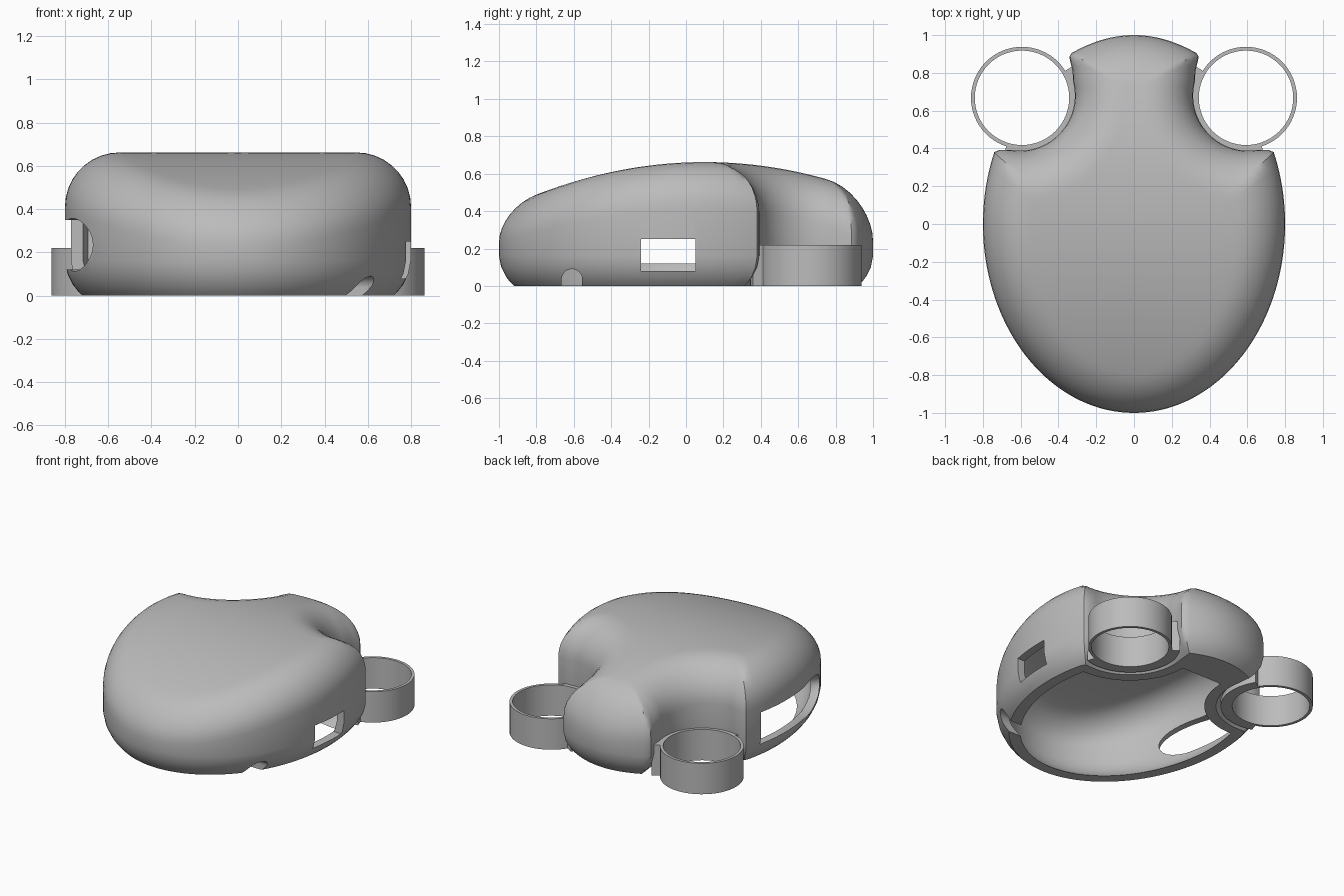
import bpy, bmesh, math
from mathutils import Vector
from mathutils.geometry import intersect_point_line

cube = bpy.data.objects.get("Cube")
if cube:
    bpy.data.objects.remove(cube, do_unlink=True)

grey = bpy.data.materials.new("plain grey")
grey.use_nodes = True
grey.diffuse_color = (0.5, 0.5, 0.5, 1)
grey.node_tree.nodes["Principled BSDF"].inputs["Base Color"].default_value = (0.5, 0.5, 0.5, 1)

RING = Vector((0.593, 0.668))
NECK = Vector((0.605, 0.68))
WALL = 0.055


def crown(y):
    """Height of the top surface along the length."""
    return 0.662 - 0.215 * (y - 0.1) ** 2


def make(name, bm):
    bmesh.ops.recalc_face_normals(bm, faces=bm.faces)
    mesh = bpy.data.meshes.new(name)
    bm.to_mesh(mesh)
    bm.free()
    mesh.materials.append(grey)
    obj = bpy.data.objects.new(name, mesh)
    bpy.context.collection.objects.link(obj)
    return obj


def box(name, lo, hi):
    bm = bmesh.new()
    bmesh.ops.create_cube(bm, size=1)
    for v in bm.verts:
        v.co = [a + (b - a) * (c + 0.5) for a, b, c in zip(lo, hi, v.co)]
    return make(name, bm)


def band(name, center, r0, r1, start, sweep, height):
    """Flat-topped ring, or part of one when the sweep is short."""
    bm = bmesh.new()
    loops = []
    for i in range(65):
        a = math.radians(start + sweep * i / 64)
        loops.append([bm.verts.new((center[0] + r * math.cos(a), center[1] + r * math.sin(a), z))
                      for r, z in ((r1, 0), (r1, height), (r0, height), (r0, 0))])
    for a, b in zip(loops, loops[1:]):
        for j in range(4):
            k = (j + 1) % 4
            bm.faces.new((a[j], b[j], b[k], a[k]))
    if abs(sweep) < 360:
        bm.faces.new(loops[0])
        bm.faces.new(loops[-1])
    bmesh.ops.remove_doubles(bm, verts=bm.verts, dist=0.0001)
    return make(name, bm)


def select(obj):
    bpy.ops.object.select_all(action='DESELECT')
    obj.select_set(True)
    bpy.context.view_layer.objects.active = obj


def cut(obj, cutter):
    mod = obj.modifiers.new("cut", 'BOOLEAN')
    mod.operation = 'DIFFERENCE'
    mod.solver = 'EXACT'
    mod.object = cutter
    select(obj)
    bpy.ops.object.modifier_apply(modifier=mod.name)
    bpy.data.objects.remove(cutter, do_unlink=True)


def edge_distance(p, line):
    best = 9.0
    for a, b in zip(line, line[1:]):
        q, f = intersect_point_line(p, a, b)
        q = a if f <= 0 else b if f >= 1 else Vector(q[:2])
        best = min(best, (p - q).length)
    return best


def inset(p, aim, d, line):
    """Point on the way from p to aim that lies d inside the line."""
    if d <= 0:
        return p.copy()
    lo, hi = 0.0, 1.0
    for _ in range(11):
        mid = (lo + hi) / 2
        if edge_distance(p.lerp(aim, mid), line) < d:
            lo = mid
        else:
            hi = mid
    return p.lerp(aim, hi)


def dome(name, outline, radius, drop, foot):
    """Closed rounded solid over a half outline, mirrored in x."""
    bm = bmesh.new()
    line = [p for p, aim, axis in outline]
    steps = [radius * (1 - math.cos(math.pi / 2 * i / 9)) for i in range(10)]
    columns = []
    for p, aim, axis in outline:
        s = Vector((0, axis))
        col = [(0, axis, foot[0][0])]
        for z, d in foot:
            q = inset(p, aim, d, line)
            col.append((q.x, q.y, z))
        path = [inset(p, aim, d, line) for d in steps]
        path += [path[-1].lerp(s, i / 7) for i in range(1, 8)]
        for q in path:
            r = radius - 0.08 * max(0, -q.y) ** 2
            d = min(edge_distance(q, line), r)
            fall = r - math.sqrt(max(0, r ** 2 - (r - d) ** 2))
            col.append((q.x, q.y, crown(q.y) - drop - fall))
        columns.append(col)
    for side in (1, -1):
        grid = [[bm.verts.new((side * x, y, z)) for x, y, z in c] for c in columns]
        for a, b in zip(grid, grid[1:]):
            for i in range(len(a) - 1):
                bm.faces.new((a[i], b[i], b[i + 1], a[i + 1]))
    bmesh.ops.remove_doubles(bm, verts=bm.verts, dist=0.0005)
    bmesh.ops.dissolve_degenerate(bm, edges=bm.edges, dist=0.0001)
    return make(name, bm)


# Half outline: oval body, wing tip, concave neck, bowed rear end
outline = []


def add(x, y, aim, axis):
    outline.append((Vector((x, y)), Vector(aim), axis))


end = math.asin(0.38)
for i in range(45):
    f = i / 44
    a = -math.pi / 2 + (end + math.pi / 2) * f
    add(0.8 * math.cos(a) * (i > 0), math.sin(a), (0.42 * f, -0.6 + 0.68 * f), 0.6 * f - 0.6)
add(0.717, 0.391, (0.41, 0.082), 0.005)
for i in range(25):
    f = 0.03 + 0.97 * i / 24
    a = math.radians(-80 - 115 * i / 24)
    add(NECK.x + 0.292 * math.cos(a), NECK.y + 0.292 * math.sin(a),
        (0.42 * (1 - f) ** 2, 0.08 + 0.58 * f ** 1.3), 0.66 * f)
for x, y, s in ((0.325, 0.81, 0.675), (0.335, 0.85, 0.685), (0.343, 0.885, 0.695)):
    add(x, y, (0, s), s)
for i in range(13):
    x = 0.33 * (1 - i / 12)
    s = 0.7 + 0.02 * i / 12
    add(x, 1 - 0.095 * (x / 0.33) ** 2, (0, s), s)

body = dome("shell_body", outline, 0.25, 0,
            [(0, 0.08), (0.02, 0.06), (0.05, 0.037), (0.1, 0.012), (0.16, 0)])

# Thin-walled cavity, open at the bottom and ending inside the neck
line = [p for p, aim, axis in outline]
hollow = []
for p, aim, axis in outline:
    q = inset(p, aim, WALL, line)
    if q.y > 0.76:
        break
    hollow.append((q, Vector((aim.x, min(aim.y, 0.58))), min(axis, 0.58)))
edge_x = hollow[-1][0].x
for f in (0.95, 0.6, 0.3, 0):
    hollow.append((Vector((edge_x * f, 0.78)), Vector((0, 0.58)), 0.58))
cut(body, dome("cavity", hollow, 0.25 - WALL, WALL,
               [(-0.05, 0.1), (0, 0.1), (0.02, 0.075), (0.05, 0.045), (0.1, 0.015), (0.16, 0)]))

# Side windows
cut(body, box("left_window", (0.55, -0.24, 0.08), (0.95, 0.05, 0.25)))
cut(body, box("right_window", (-0.95, -0.32, 0.12), (-0.55, 0.26, 0.35)))

# Scooped front end of the right window
bm = bmesh.new()
bmesh.ops.create_uvsphere(bm, u_segments=32, v_segments=20, radius=1)
for v in bm.verts:
    v.co = (-0.76 + 0.19 * v.co.x, -0.29 + 0.29 * v.co.y, 0.235 + 0.122 * v.co.z)
cut(body, make("window_scoop", bm))

# Arched cable notch at the foot of the left side
bm = bmesh.new()
profile = [(-0.055, -0.05)]
profile += [(-0.055 * math.cos(math.pi * i / 16), 0.035 + 0.055 * math.sin(math.pi * i / 16))
            for i in range(17)]
profile += [(0.055, -0.05)]
face = bm.faces.new([bm.verts.new((0.4, -0.61 + y, z)) for y, z in profile])
ext = bmesh.ops.extrude_face_region(bm, geom=[face])
moved = [v for v in ext["geom"] if isinstance(v, bmesh.types.BMVert)]
bmesh.ops.translate(bm, vec=(0.5, 0, 0), verts=moved)
cut(body, make("cable_notch", bm))

# Holder rings, each seated in a curved collar that joins it to the shell
parts = [body]
for side, label in ((1, "left"), (-1, "right")):
    center = (side * RING.x, RING.y)
    parts.append(band(label + "_holder_ring", center, 0.25, 0.27, 0, 360, 0.22))
    start, sweep = (-72, -140) if side > 0 else (252, 140)
    parts.append(band(label + "_collar", center, 0.26, 0.325, start, sweep, 0.218))

for obj in parts:
    select(obj)
    bpy.ops.object.shade_smooth_by_angle(angle=math.radians(35))
